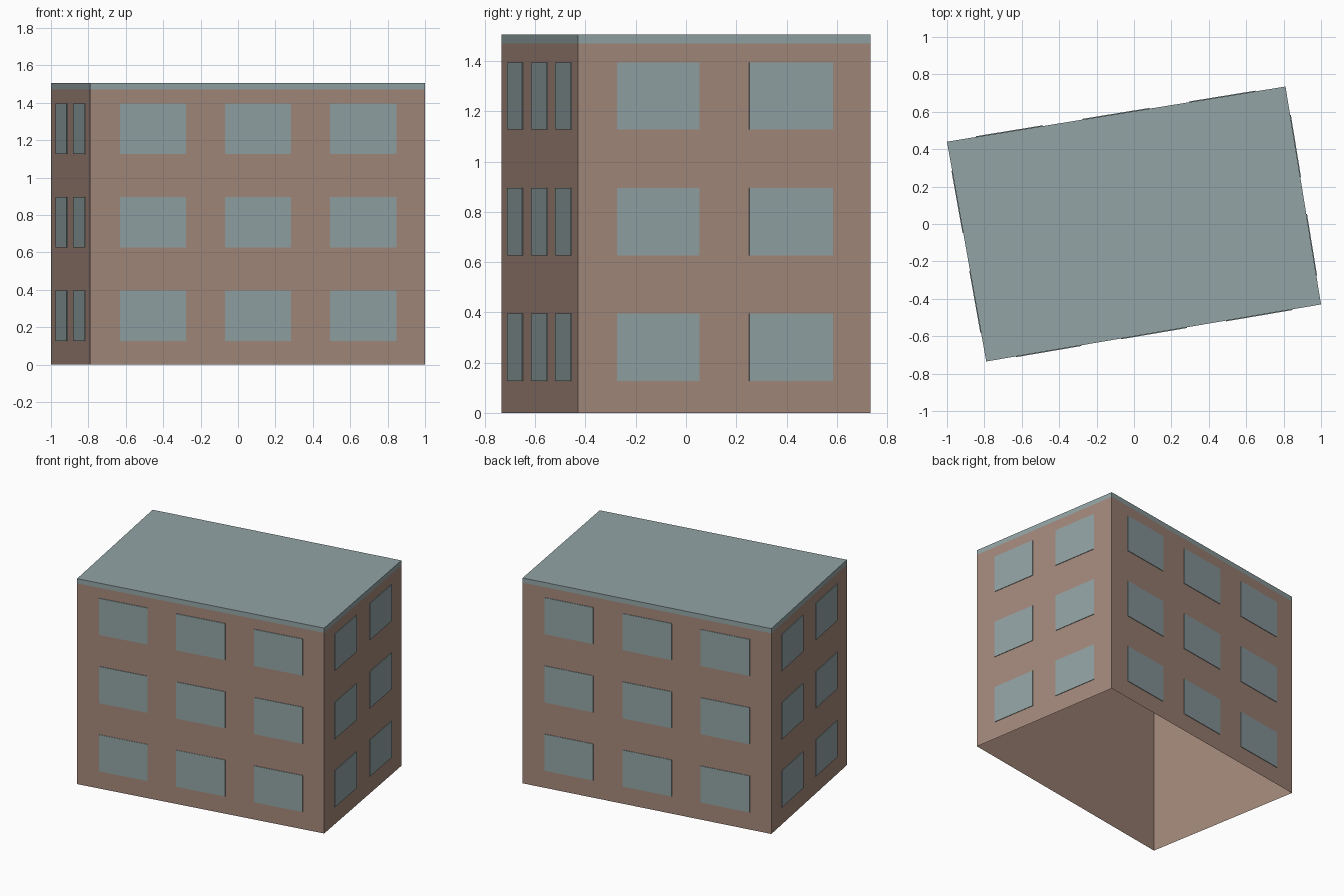
import bpy, bmesh
from mathutils import Vector

if "Cube" in bpy.data.objects:
    bpy.data.objects.remove(bpy.data.objects["Cube"], do_unlink=True)


def material(name, srgb):
    rgb = [((c / 255 + 0.055) / 1.055) ** 2.4 for c in srgb]
    m = bpy.data.materials.new(name)
    m.use_nodes = True
    m.diffuse_color = (*rgb, 1)
    m.node_tree.nodes["Principled BSDF"].inputs["Base Color"].default_value = (*rgb, 1)
    return m


brick = material("brown brick", (164, 137, 123))
grey = material("grey blue roof", (147, 164, 165))
glass = material("grey blue glass", (146, 163, 165))

# Footprint, counter-clockwise from the front left corner of the plan
corners = [Vector(p) for p in ((-0.79, -0.735, 0), (1, -0.43, 0),
                               (0.81, 0.735, 0), (-1, 0.44, 0))]
EAVES, TOP = 1.47, 1.505
UP = Vector((0, 0, 1))


def finish(name, bm, mat):
    mesh = bpy.data.meshes.new(name)
    bm.to_mesh(mesh)
    bm.free()
    mesh.materials.append(mat)
    obj = bpy.data.objects.new(name, mesh)
    bpy.context.collection.objects.link(obj)
    return obj


def loft(bm, lower, upper):
    """Join two matching rings of points with side faces; return both rings."""
    a = [bm.verts.new(p) for p in lower]
    b = [bm.verts.new(p) for p in upper]
    for i in range(len(a)):
        j = (i + 1) % len(a)
        bm.faces.new((a[i], a[j], b[j], b[i]))
    return a, b


# Walls: a shell open at the bottom
bm = bmesh.new()
loft(bm, corners, [c + UP * EAVES for c in corners])
finish("walls", bm, brick)

# Flat roof slab with its flush edge band
bm = bmesh.new()
low, high = loft(bm, [c + UP * EAVES for c in corners], [c + UP * TOP for c in corners])
bm.faces.new(high)
bm.faces.new(low[::-1])
finish("roof", bm, grey)

# Windows: thin plates on every wall, three floors high
long_bays = ((0.089, 0.285), (0.402, 0.600), (0.716, 0.914))
short_bays = ((0.133, 0.415), (0.585, 0.870))
sides = ("front", "right_end", "back", "left_end")
for k, side in enumerate(sides):
    start, end = corners[k], corners[(k + 1) % 4]
    along = end - start
    out = along.cross(UP).normalized() * 0.004
    bm = bmesh.new()
    for sill in (0.127, 0.627, 1.127):
        for u0, u1 in (short_bays if k % 2 else long_bays):
            ring = [start + along * u + UP * z for u, z in
                    ((u0, sill), (u1, sill), (u1, sill + 0.268), (u0, sill + 0.268))]
            _, face = loft(bm, ring, [p + out for p in ring])
            bm.faces.new(face)
    finish(side + "_windows", bm, glass)
